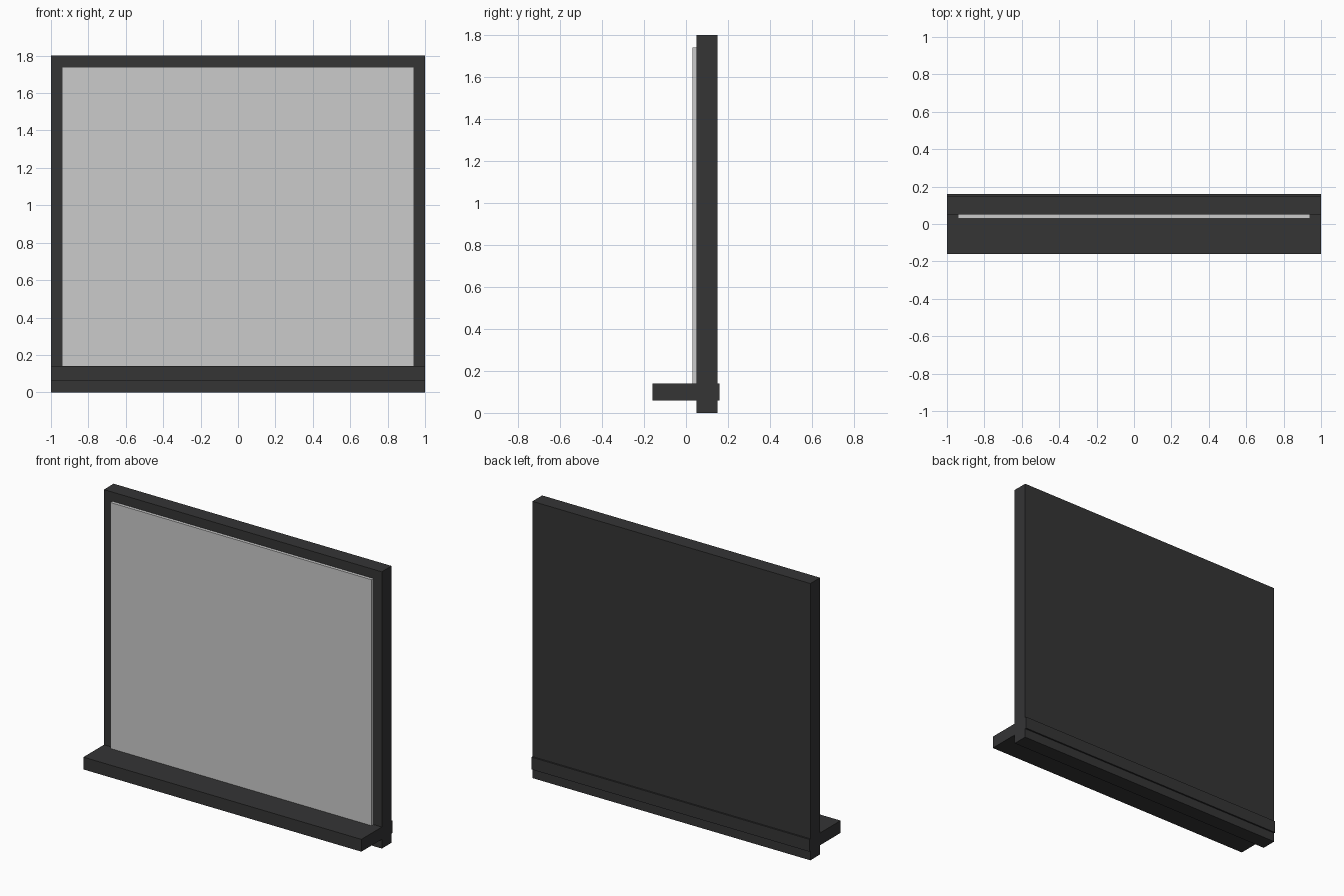
import bpy
from mathutils import Vector

if "Cube" in bpy.data.objects:
    bpy.data.objects.remove(bpy.data.objects["Cube"])


def box(name, lo, hi, mat=None):
    """Axis-aligned box between two opposite corners."""
    lo, hi = Vector(lo), Vector(hi)
    bpy.ops.mesh.primitive_cube_add(size=1, location=(lo + hi) / 2)
    ob = bpy.context.object
    ob.name = name
    ob.scale = hi - lo
    bpy.ops.object.transform_apply(location=False, rotation=False, scale=True)
    if mat:
        ob.data.materials.append(mat)
    return ob


dark = bpy.data.materials.new("dark_frame")
dark.diffuse_color = (0.035, 0.035, 0.036, 1)
dark.use_nodes = True
dark.node_tree.nodes["Principled BSDF"].inputs["Base Color"].default_value = dark.diffuse_color

# Solid backing slab whose edges form the frame border
box("frame", (-1, 0.05, 0), (1, 0.15, 1.8), dark)

# Thin pale panel standing proud of the front
box("panel", (-0.94, 0.03, 0.06), (0.94, 0.05, 1.74))

# Ledge passing through the frame and projecting forward
box("ledge", (-1, -0.16, 0.06), (1, 0.16, 0.14), dark)
